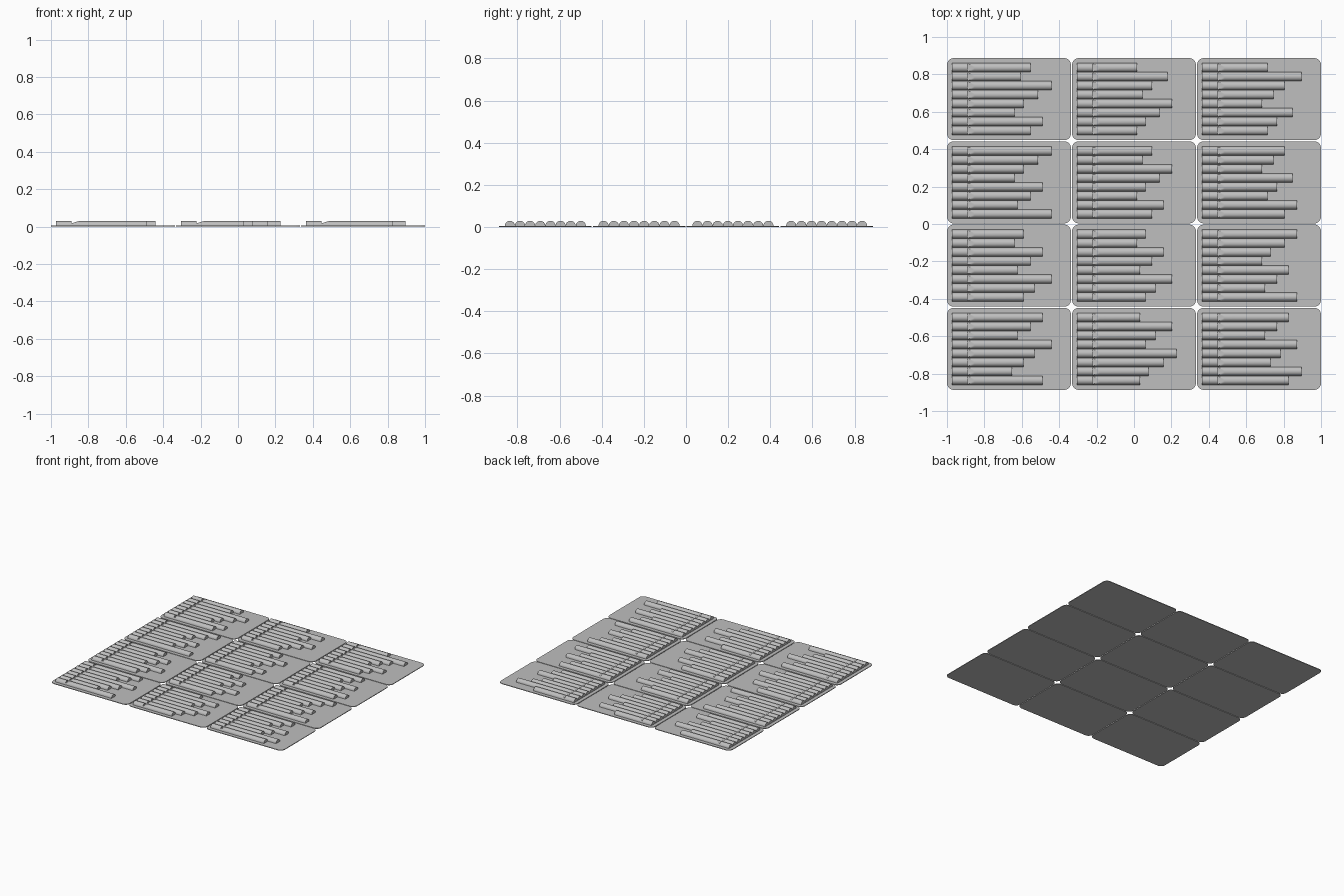
import bpy
import bmesh
import math

if "Cube" in bpy.data.objects:
    bpy.data.objects.remove(bpy.data.objects["Cube"], do_unlink=True)

# Layout
CARD_W, CARD_H, CARD_T = 0.6625, 0.439, 0.005
GAP = 0.006
CORNER = 0.036
RADIUS = 0.024
MARGIN = 0.027
MOUTH, RAMP_END, MOUTH_Z = 0.083, 0.12, 0.013
ARC_STEPS = 20
RAMP_STEPS = 6
# Pitch of the first pipe of each card, in semitones below the shortest pipe
FIRST_PITCH = [(6, 0, 2), (11, 5, 7), (4, 3, 10), (9, 1, 8)]

grey = bpy.data.materials.new("light_grey")
grey.use_nodes = True
grey.diffuse_color = (0.52, 0.52, 0.52, 1)
grey.node_tree.nodes["Principled BSDF"].inputs["Base Color"].default_value = (0.52, 0.52, 0.52, 1)


def finish(bm, name, location):
    bmesh.ops.remove_doubles(bm, verts=bm.verts, dist=1e-5)
    bmesh.ops.recalc_face_normals(bm, faces=bm.faces)
    mesh = bpy.data.meshes.new(name)
    bm.to_mesh(mesh)
    bm.free()
    mesh.materials.append(grey)
    obj = bpy.data.objects.new(name, mesh)
    obj.location = location
    bpy.context.collection.objects.link(obj)
    return obj


def make_card(name, location):
    """Thin plate with rounded corners."""
    bm = bmesh.new()
    verts = []
    for quarter, (sx, sy) in enumerate([(1, 1), (-1, 1), (-1, -1), (1, -1)]):
        for i in range(9):
            a = (quarter + i / 8) * math.pi / 2
            verts.append(bm.verts.new((sx * (CARD_W / 2 - CORNER) + CORNER * math.cos(a),
                                       sy * (CARD_H / 2 - CORNER) + CORNER * math.sin(a), 0)))
    face = bm.faces.new(verts)
    top = bmesh.ops.extrude_face_region(bm, geom=[face])["geom"]
    bmesh.ops.translate(bm, vec=(0, 0, CARD_T),
                        verts=[g for g in top if isinstance(g, bmesh.types.BMVert)])
    return finish(bm, name, location)


def add_pipe(bm, x0, y0, length):
    """Half-round pipe with a mouth: an upright cut, then a ramp back to the top."""
    stations = [(0, RADIUS), (MOUTH, RADIUS)]
    for i in range(RAMP_STEPS + 1):
        t = i / RAMP_STEPS
        stations.append((MOUTH + t * (RAMP_END - MOUTH), MOUTH_Z + t * (RADIUS - MOUTH_Z)))
    stations.append((length, RADIUS))
    rings = []
    for x, limit in stations:
        ring = []
        for i in range(ARC_STEPS + 1):
            a = math.pi * i / ARC_STEPS
            ring.append(bm.verts.new((x0 + x, y0 + RADIUS * math.cos(a),
                                      min(RADIUS * math.sin(a), limit))))
        rings.append(ring)
    for r, s in zip(rings, rings[1:]):
        for i in range(ARC_STEPS):
            bm.faces.new((r[i], r[i + 1], s[i + 1], s[i]))
        bm.faces.new((r[-1], r[0], s[0], s[-1]))
    bm.faces.new(rings[0])
    bm.faces.new(rings[-1])


def make_pipes(name, location, pitch):
    """Eight pipes stepping through a scale, alternating three and four semitones."""
    bm = bmesh.new()
    for i in range(8):
        length = MOUTH + 0.238 * 2 ** (pitch / 12)
        # Slight spacing keeps neighbouring pipes from being welded together
        add_pipe(bm, MARGIN - CARD_W / 2, (3.5 - i) * (2 * RADIUS + 0.0001), length)
        pitch = (pitch - (3 if i % 2 == 0 else 4)) % 12
    return finish(bm, name, location)


# Grid of cards, each with its rank of pipes
pipes = []
for row, pitches in enumerate(FIRST_PITCH):
    for col, pitch in enumerate(pitches):
        x = (col - 1) * (CARD_W + GAP)
        y = (1.5 - row) * (CARD_H + GAP)
        tag = f"row{row + 1}_column{col + 1}"
        make_card(f"card_{tag}", (x, y, 0))
        pipes.append(make_pipes(f"pipes_{tag}", (x, y, CARD_T), pitch))

# Round the pipe walls, keep the cuts crisp
bpy.ops.object.select_all(action="DESELECT")
for obj in pipes:
    obj.select_set(True)
bpy.context.view_layer.objects.active = pipes[0]
bpy.ops.object.shade_smooth_by_angle(angle=math.radians(25))
